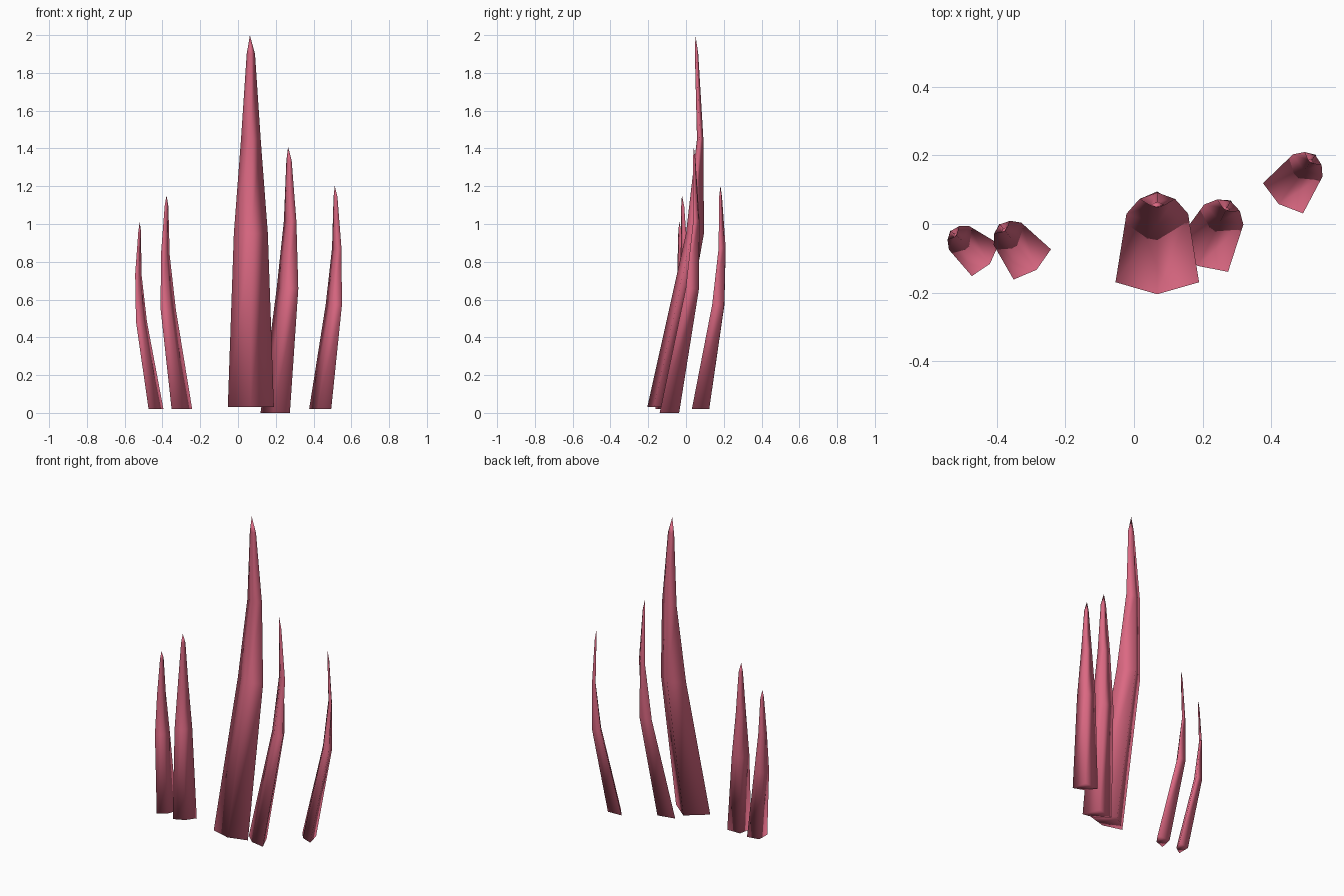
import bpy, bmesh, math
from mathutils import Matrix

if "Cube" in bpy.data.objects:
    bpy.data.objects.remove(bpy.data.objects["Cube"])

pink = bpy.data.materials.new("rose_pink")
pink.diffuse_color = (0.71, 0.14, 0.225, 1)
pink.use_nodes = True
pink.node_tree.nodes["Principled BSDF"].inputs["Base Color"].default_value = pink.diffuse_color

# Blade profile: height, half width, then y of the front ridge, side edges and back ridge
# (measured from the middle of the base)
RINGS = [
    (0.00, 0.122, -0.035, 0.00, 0.10),
    (0.92, 0.090, 0.170, 0.20, 0.265),
    (1.42, 0.052, 0.228, 0.243, 0.262),
    (1.87, 0.022, 0.217, 0.225, 0.235),
]
TIP = (-0.005, 0.22, 1.97)


def blade(name, x, y, z, scale, turn):
    """Four-sided curved blade, tapering to a point."""
    bm = bmesh.new()
    rings = []
    for h, w, front, side, back in RINGS:
        pts = [(0, front, h), (w, side, h), (0, back, h), (-w, side, h)]
        rings.append([bm.verts.new(p) for p in pts])
    for lo, hi in zip(rings, rings[1:]):
        for i in range(4):
            j = (i + 1) % 4
            bm.faces.new((lo[i], lo[j], hi[j], hi[i]))
    tip = bm.verts.new(TIP)
    for i in range(4):
        bm.faces.new((rings[-1][i], rings[-1][(i + 1) % 4], tip))
    bm.faces.new(rings[0][::-1])
    bm.transform(Matrix.Translation((x, y, z))
                 @ Matrix.Rotation(math.radians(turn), 4, 'Z')
                 @ Matrix.Scale(scale, 4))
    bmesh.ops.recalc_face_normals(bm, faces=bm.faces)
    for f in bm.faces:
        f.smooth = True
    me = bpy.data.meshes.new(name)
    bm.to_mesh(me)
    bm.free()
    me.materials.append(pink)
    bpy.context.collection.objects.link(bpy.data.objects.new(name, me))


# Clump of blades fanning outward
blade("tall_blade", 0.068, -0.17, 0.03, 1.0, 0)
blade("right_inner_blade", 0.197, -0.10, 0.0, 0.715, -27)
blade("right_outer_blade", 0.435, 0.075, 0.02, 0.60, -37)
blade("left_inner_blade", -0.297, -0.118, 0.02, 0.575, 39)
blade("left_outer_blade", -0.434, -0.105, 0.02, 0.503, 50)
